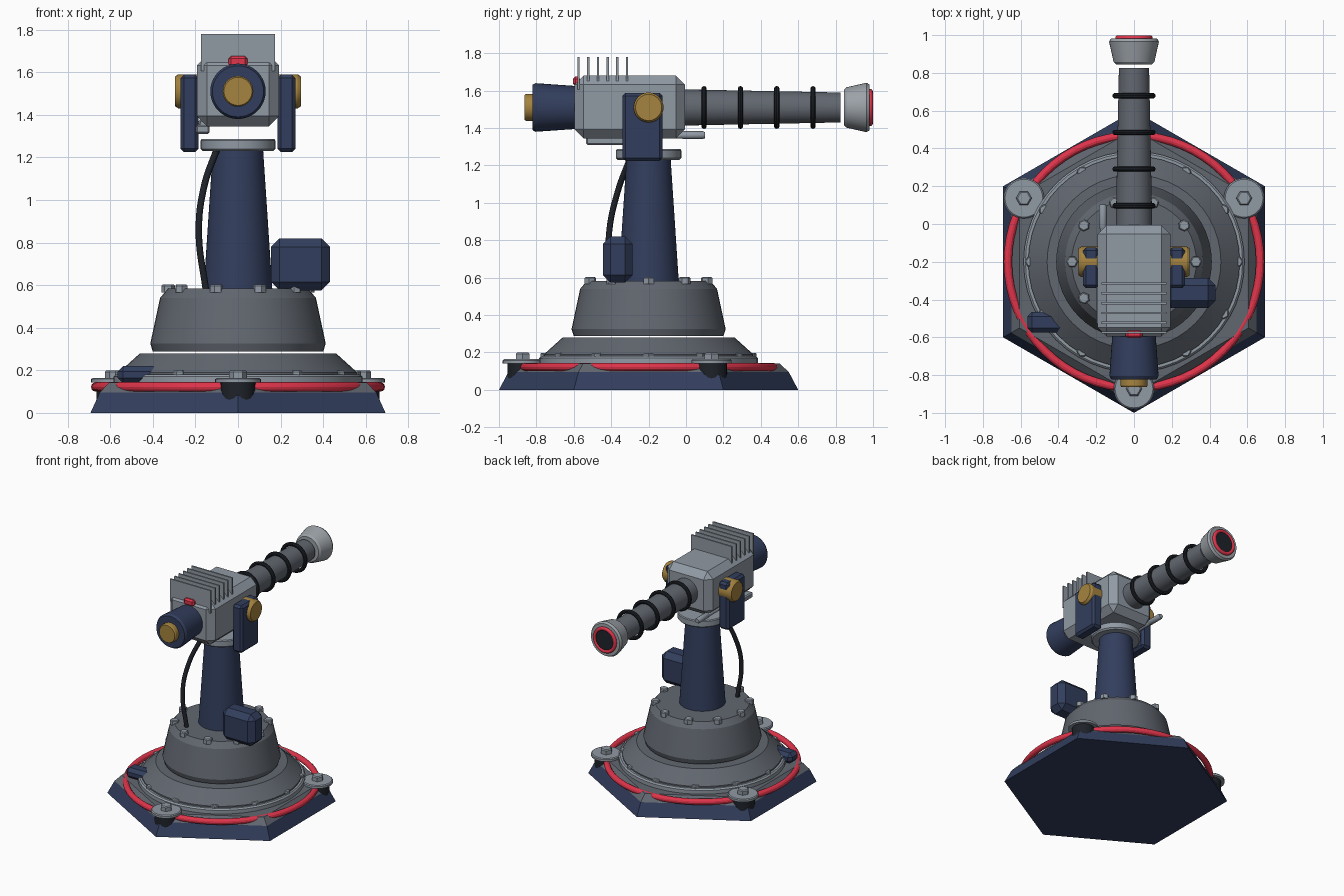
import bpy, bmesh, math
from mathutils import Matrix, Vector

if "Cube" in bpy.data.objects:
    bpy.data.objects.remove(bpy.data.objects["Cube"])

AX = -0.2      # y of the turret axis
GZ = 1.51      # z of the gun axis


def mat(name, r, g, b):
    m = bpy.data.materials.new(name)
    m.diffuse_color = (r, g, b, 1)
    m.use_nodes = True
    m.node_tree.nodes["Principled BSDF"].inputs["Base Color"].default_value = m.diffuse_color
    return m


navy = mat("navy", 0.032, 0.048, 0.11)
steel = mat("steel", 0.12, 0.135, 0.16)
silver = mat("silver", 0.28, 0.32, 0.37)
pale = mat("pale", 0.33, 0.36, 0.39)
black = mat("black", 0.013, 0.016, 0.022)
red = mat("red", 0.75, 0.035, 0.07)
gold = mat("gold", 0.38, 0.23, 0.05)

ROT = {"z": Matrix(), "y": Matrix.Rotation(-math.pi / 2, 4, "X"),
       "x": Matrix.Rotation(math.pi / 2, 4, "Y"), "-x": Matrix.Rotation(-math.pi / 2, 4, "Y")}


def finish(bm, name, m, smooth=True):
    bmesh.ops.recalc_face_normals(bm, faces=bm.faces)
    me = bpy.data.meshes.new(name)
    bm.to_mesh(me)
    bm.free()
    me.materials.append(m)
    ob = bpy.data.objects.new(name, me)
    bpy.context.collection.objects.link(ob)
    if smooth:
        bpy.ops.object.select_all(action="DESELECT")
        ob.select_set(True)
        bpy.context.view_layer.objects.active = ob
        bpy.ops.object.shade_smooth_by_angle(angle=math.radians(25))
    return ob


def lathe(name, prof, m, loc=(0, AX, 0), axis="z", seg=48, start=0.0):
    """Closed solid turned from (radius, height) points."""
    bm = bmesh.new()
    rings = [[bm.verts.new((r * math.cos(start + math.tau * i / seg),
                            r * math.sin(start + math.tau * i / seg), h)) for i in range(seg)]
             for r, h in prof]
    for a, b in zip(rings, rings[1:]):
        for i in range(seg):
            j = (i + 1) % seg
            bm.faces.new((a[i], a[j], b[j], b[i]))
    bm.faces.new(rings[0])
    bm.faces.new(rings[-1])
    bm.transform(Matrix.Translation(loc) @ ROT[axis])
    return finish(bm, name, m, seg > 8)


def box(name, lo, hi, m, bevel=0.0):
    lo, hi = Vector(lo), Vector(hi)
    bm = bmesh.new()
    bmesh.ops.create_cube(bm, size=1)
    bm.transform(Matrix.Translation((lo + hi) / 2) @ Matrix.Diagonal((*(hi - lo), 1)))
    if bevel:
        bmesh.ops.bevel(bm, geom=bm.edges[:], offset=bevel, segments=1, affect="EDGES")
    return finish(bm, name, m, False)


def torus(name, R, r, m, loc, axis="z", seg=64, sides=12):
    bm = bmesh.new()
    v = [[bm.verts.new(((R + r * math.cos(b)) * math.cos(a), (R + r * math.cos(b)) * math.sin(a),
                        r * math.sin(b)))
          for b in (math.tau * k / sides for k in range(sides))]
         for a in (math.tau * i / seg for i in range(seg))]
    for i in range(seg):
        for k in range(sides):
            n, q = (i + 1) % seg, (k + 1) % sides
            bm.faces.new((v[i][k], v[n][k], v[n][q], v[i][q]))
    bm.transform(Matrix.Translation(loc) @ ROT[axis])
    return finish(bm, name, m)


def bolt_circle(name, n, R, r, z0, z1):
    for i in range(n):
        a = math.tau * i / n
        lathe(f"{name}_{i}", [(r, z0), (r, z1 - 0.006), (r * 0.8, z1)], silver,
              (R * math.cos(a), AX + R * math.sin(a), 0), seg=6, start=a)


# hexagonal base with a glowing ring poking through its flats
lathe("base_skirt", [(0.8, 0), (0.75, 0.095)], navy, seg=6, start=math.pi / 2)
lathe("base_plate", [(0.75, 0.095), (0.70, 0.142)], steel, seg=6, start=math.pi / 2)
torus("base_light_ring", 0.668, 0.022, red, (0, AX, 0.122))

# anchor feet on three corners
for i, deg in enumerate((30, 150, 270)):
    a = math.radians(deg)
    p = (0.673 * math.cos(a), AX + 0.673 * math.sin(a), 0)
    lathe(f"anchor_socket_{i}", [(0.082, 0.001), (0.082, 0.142)], black, p, seg=24)
    lathe(f"anchor_washer_{i}", [(0.107, 0.142), (0.107, 0.158), (0.1, 0.164)], silver, p, seg=32)
    lathe(f"anchor_bolt_{i}", [(0.042, 0.16), (0.042, 0.193), (0.034, 0.2)], silver, p, seg=6)

# fixed bearing below the turntable
lathe("bearing_flange", [(0.585, 0.14), (0.585, 0.17), (0.575, 0.18)], silver)
lathe("bearing_cone", [(0.56, 0.14), (0.56, 0.19), (0.46, 0.28)], steel)
bolt_circle("flange_bolt", 12, 0.548, 0.03, 0.17, 0.198)
box("base_junction_box", (-0.565, -0.575, 0.14), (-0.36, -0.465, 0.22), navy, 0.025)

# rotating turntable and column
lathe("turntable", [(0.40, 0.288), (0.412, 0.325), (0.366, 0.54), (0.33, 0.583)], steel)
bolt_circle("turntable_bolt", 10, 0.328, 0.032, 0.565, 0.603)
lathe("column", [(0.162, 0.57), (0.118, 1.235)], navy)
lathe("column_collar", [(0.165, 1.23), (0.175, 1.24), (0.175, 1.28), (0.17, 1.287)], silver)
box("power_box", (0.155, -0.445, 0.575), (0.432, -0.285, 0.82), navy, 0.04)

# cable from turntable to collar
cu = bpy.data.curves.new("cable", "CURVE")
cu.dimensions = "3D"
cu.bevel_depth = 0.016
cu.bevel_resolution = 3
cu.use_fill_caps = True
sp = cu.splines.new("BEZIER")
path = [(-0.15, -0.41, 0.57), (-0.184, -0.41, 0.85), (-0.16, -0.365, 1.06), (-0.095, -0.295, 1.25)]
sp.bezier_points.add(len(path) - 1)
for bp, co in zip(sp.bezier_points, path):
    bp.co = co
    bp.handle_left_type = bp.handle_right_type = "AUTO"
cu.materials.append(black)
bpy.context.collection.objects.link(bpy.data.objects.new("cable", cu))

# yoke arms with trunnion caps
for side, s in (("right", 1), ("left", -1)):
    x0, x1 = sorted((s * 0.185, s * 0.27))
    box(f"yoke_arm_{side}", (x0, -0.34, 1.225), (x1, -0.125, 1.588), navy, 0.016)
    lathe(f"trunnion_{side}", [(0.08, 0.17), (0.08, 0.28), (0.07, 0.295)], gold,
          (0, AX, GZ), "x" if s > 0 else "-x", 32)

# gun housing with cooling fins
box("gun_housing", (-0.193, -0.595, 1.345), (0.193, -0.005, 1.68), silver, 0.048)
for i in range(6):
    y = -0.575 + 0.052 * i
    box(f"cooling_fin_{i}", (-0.173, y - 0.006, 1.605), (0.173, y + 0.006, 1.78), silver)

# front motor with end knob and warning light
lathe("motor", [(0.115, -0.59), (0.13, -0.805), (0.12, -0.822)], navy, (0, 0, GZ), "y", 40)
lathe("motor_knob", [(0.072, -0.815), (0.072, -0.855), (0.066, -0.864)], gold, (0, 0, GZ), "y", 32)
box("warning_light", (-0.044, -0.604, 1.625), (0.044, -0.565, 1.675), red, 0.012)

# barrel with coil rings
lathe("barrel", [(0.097, -0.03), (0.08, 0.825)], steel, (0, 0, GZ), "y", 40)
for i in range(4):
    torus(f"coil_ring_{i}", 0.1, 0.0145, black, (0, 0.097 + 0.194 * i, GZ), "y", 40, 10)

# muzzle with lit rim and lens
lathe("muzzle", [(0.095, 0.845), (0.108, 0.858), (0.132, 0.965), (0.122, 0.982)], pale,
      (0, 0, GZ), "y", 40)
torus("muzzle_light", 0.086, 0.013, red, (0, 0.986, GZ), "y", 40)
lathe("muzzle_lens", [(0.082, 0.975), (0.082, 0.991)], black, (0, 0, GZ), "y", 40)

# targeting sight slung below the housing
box("sight_body", (-0.198, -0.535, 1.31), (-0.133, -0.32, 1.352), silver, 0.008)
lathe("sight_tube", [(0.014, -0.35), (0.014, 0.04)], silver, (-0.165, 0, 1.358), "y", 16)
lathe("sight_tip", [(0.014, -0.03), (0.021, -0.015), (0.021, 0.09), (0.016, 0.102)], silver,
      (-0.165, 0, 1.362), "y", 16)
